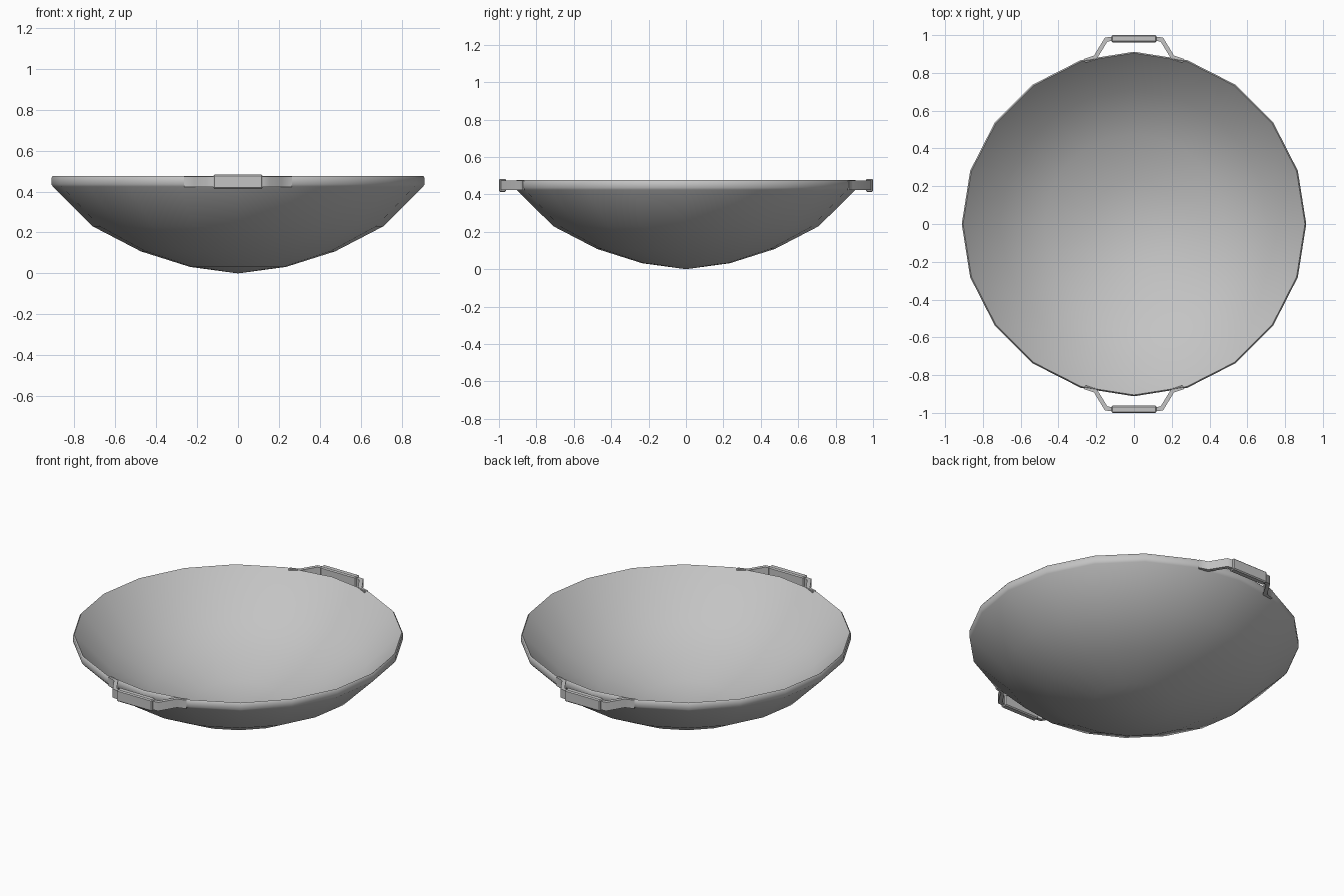
import bpy, bmesh, math
from mathutils import Vector

cube = bpy.data.objects.get("Cube")
if cube:
    bpy.data.objects.remove(cube, do_unlink=True)

# One brushed grey metal
metal = bpy.data.materials.new("grey metal")
metal.use_nodes = True
grey = (0.55, 0.55, 0.55, 1.0)
metal.diffuse_color = grey
metal.node_tree.nodes["Principled BSDF"].inputs["Base Color"].default_value = grey


def finish(name, bm, angle):
    """Turn a bmesh into a named, shaded object."""
    bmesh.ops.recalc_face_normals(bm, faces=bm.faces[:])
    mesh = bpy.data.meshes.new(name)
    bm.to_mesh(mesh)
    bm.free()
    mesh.materials.append(metal)
    obj = bpy.data.objects.new(name, mesh)
    bpy.context.collection.objects.link(obj)
    bpy.ops.object.select_all(action='DESELECT')
    obj.select_set(True)
    bpy.context.view_layer.objects.active = obj
    bpy.ops.object.shade_smooth_by_angle(angle=math.radians(angle))


# Bowl: outer wall, softened rim and a raised inner wall, spun in 20 sides
wall = [(0, 0), (0.235, 0.032), (0.475, 0.108), (0.71, 0.23)]
rim = [(0.905, 0.424), (0.912, 0.436), (0.912, 0.467), (0.905, 0.476)]
thickness = 0.045
profile = wall + rim + [(r, z + thickness) for r, z in reversed(wall)]
bm = bmesh.new()
verts = [bm.verts.new((r, 0, z)) for r, z in profile]
edges = [bm.edges.new(pair) for pair in zip(verts, verts[1:])]
bmesh.ops.spin(bm, geom=verts + edges, cent=(0, 0, 0), axis=(0, 0, 1),
               angle=math.tau, steps=20, use_duplicate=False)
bmesh.ops.remove_doubles(bm, verts=bm.verts[:], dist=0.0005)
finish("bowl", bm, 60)


# Handle strap: a bent band along a mirrored path
half_path = [(0.26, 0.864), (0.205, 0.882), (0.147, 0.977), (0.1, 0.981)]
path = [Vector(p) for p in half_path] + [Vector((-x, y)) for x, y in reversed(half_path)]


def handle_strap(name, side, width=0.022, bottom=0.422, top=0.474):
    bm = bmesh.new()
    rings = []
    for i, p in enumerate(path):
        before = (p - path[i - 1]).normalized() if i else None
        after = (path[i + 1] - p).normalized() if i < len(path) - 1 else None
        a, b = before or after, after or before
        tangent = (a + b).normalized()
        # widen at bends so that the band keeps its thickness
        across = Vector((-tangent.y, tangent.x)) * (width / 2 / tangent.dot(a))
        ring = [(p + across, bottom), (p - across, bottom),
                (p - across, top), (p + across, top)]
        rings.append([bm.verts.new((q.x, q.y * side, z)) for q, z in ring])
    for r, s in zip(rings, rings[1:]):
        for k in range(4):
            bm.faces.new((r[k], r[(k + 1) % 4], s[(k + 1) % 4], s[k]))
    bm.faces.new(rings[0])
    bm.faces.new(rings[-1])
    finish(name, bm, 62)


# Handle grip: a bevelled bar around the middle of the strap
def handle_grip(name, side):
    bm = bmesh.new()
    bmesh.ops.create_cube(bm, size=1)
    for v in bm.verts:
        v.co = (v.co.x * 0.24, v.co.y * 0.038 + 0.981 * side, v.co.z * 0.07 + 0.448)
    bmesh.ops.bevel(bm, geom=bm.edges[:], offset=0.006, segments=1, affect='EDGES')
    finish(name, bm, 30)


for label, side in (("front", -1), ("back", 1)):
    handle_strap(label + "_handle_strap", side)
    handle_grip(label + "_handle_grip", side)
